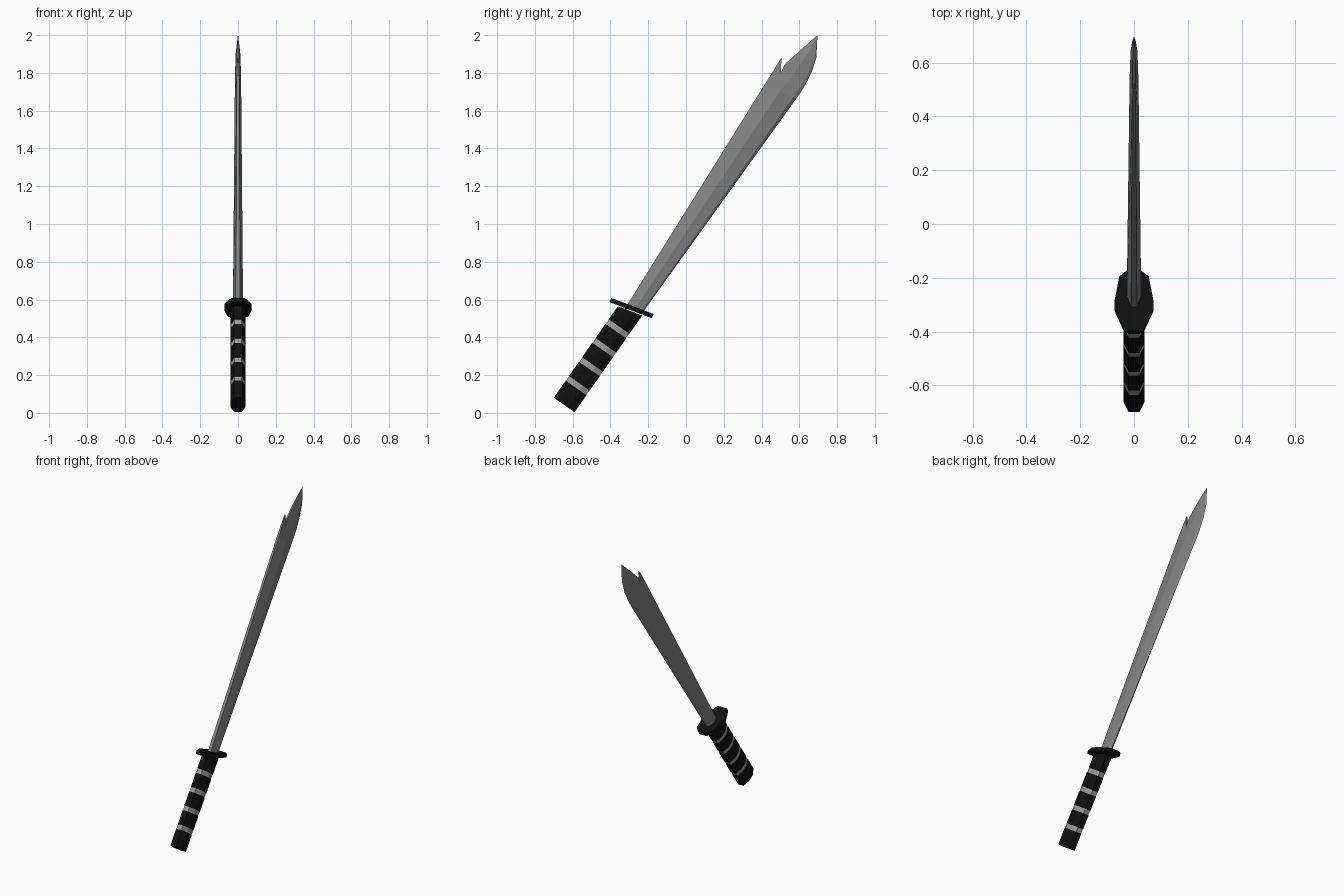
import bpy, bmesh, math
from mathutils import Vector

if "Cube" in bpy.data.objects:
    bpy.data.objects.remove(bpy.data.objects["Cube"])


def mat(name, v):
    m = bpy.data.materials.new(name)
    m.diffuse_color = (v, v, v, 1)
    m.use_nodes = True
    m.node_tree.nodes["Principled BSDF"].inputs["Base Color"].default_value = m.diffuse_color
    return m


STEEL = mat("steel grey", 0.23)
BAND = mat("light grey band", 0.33)
BLACK = mat("black", 0.005)


def loft(bm, rings, mats=None):
    """Skin closed rings of points and cap both ends."""
    vs = [[bm.verts.new(p) for p in r] for r in rings]
    n = len(vs[0])
    for k in range(len(vs) - 1):
        for i in range(n):
            j = (i + 1) % n
            f = bm.faces.new((vs[k][i], vs[k][j], vs[k + 1][j], vs[k + 1][i]))
            f.material_index = mats[k] if mats else 0
    bm.faces.new(vs[0][::-1])
    bm.faces.new(vs[-1])
    return vs


def finish(bm, name, *materials):
    bmesh.ops.recalc_face_normals(bm, faces=bm.faces)
    me = bpy.data.meshes.new(name)
    bm.to_mesh(me)
    bm.free()
    for m in materials:
        me.materials.append(m)
    ob = bpy.data.objects.new(name, me)
    bpy.context.collection.objects.link(ob)
    return ob


# Handle: elongated octagon along a leaning axis, with four shallow grey bands
ang = math.radians(55)
axis = Vector((0, math.cos(ang), math.sin(ang)))
perp = Vector((0, math.sin(ang), -math.cos(ang)))
origin = Vector((0, -0.645, 0.042))
octagon = [(0.02, -0.067), (0.039, -0.022), (0.039, 0.022), (0.02, 0.067),
           (-0.02, 0.067), (-0.039, 0.022), (-0.039, -0.022), (-0.02, -0.067)]


def handle_ring(u, inset=0.0, slant=0.0):
    return [origin + axis * (u + slant * v) + perp * v * (1 - inset / 0.067)
            + Vector((x * (1 - inset / 0.039), 0, 0)) for x, v in octagon]


rings, mats = [handle_ring(0)], []
for c in (0.125, 0.247, 0.37, 0.492):
    for u, inset in ((c - 0.015, 0), (c - 0.015, 0.002), (c + 0.015, 0.002), (c + 0.015, 0)):
        rings.append(handle_ring(u, inset))
    mats += [0, 0, 1, 0]
rings.append(handle_ring(0.608, 0, 0.25))
mats.append(0)
bm = bmesh.new()
loft(bm, rings, mats)
finish(bm, "handle", BLACK, BAND)

# Guard: tilted faceted plate
gc = Vector((0, -0.288, 0.555))
along, norm = Vector((0, 0.935, -0.355)), Vector((0, 0.355, 0.935))
half = [(0.035, -0.12), (0.072, -0.035), (0.072, 0.0), (0.055, 0.095), (0.025, 0.12)]
outline = half + [(-x, a) for x, a in reversed(half)]
bm = bmesh.new()
loft(bm, [[gc + along * a + norm * h + Vector((x, 0, 0)) for x, a in outline]
          for h in (-0.012, 0.012)])
finish(bm, "guard", BLACK)

# Blade stations: spine, ridge and edge points (y, z), and half thickness
stations = [((-0.325, 0.55), (-0.272, 0.55), (-0.22, 0.545), 0.027),
            ((0.44, 1.776), (0.495, 1.70), (0.585, 1.665), 0.017),
            ((0.503, 1.80), (0.55, 1.765), (0.625, 1.725), 0.016),
            ((0.522, 1.845), (0.59, 1.825), (0.664, 1.80), 0.015),
            ((0.61, 1.925), (0.648, 1.905), (0.69, 1.88), 0.012),
            ((0.694, 1.998), (0.695, 1.997), (0.696, 1.996), 0.001)]
rings = []
for s, r, e, t in stations:
    b = [r[i] + (e[i] - r[i]) * 0.82 for i in (0, 1)]
    rings.append([(0.4 * t, *s), (t, *r), (0.5 * t, *b), (0, *e),
                  (-0.5 * t, *b), (-t, *r), (-0.4 * t, *s)])
bm = bmesh.new()
loft(bm, rings)
finish(bm, "blade", STEEL)

# Pointed tooth in front of the notch on the spine
bm = bmesh.new()
tooth = [(0.44, 1.776), (0.505, 1.88), (0.503, 1.80)]
loft(bm, [[(sx * w, *p) for p, w in zip(tooth, (0.0068, 0.003, 0.0064))] for sx in (-1, 1)])
finish(bm, "blade_notch_tooth", STEEL)
